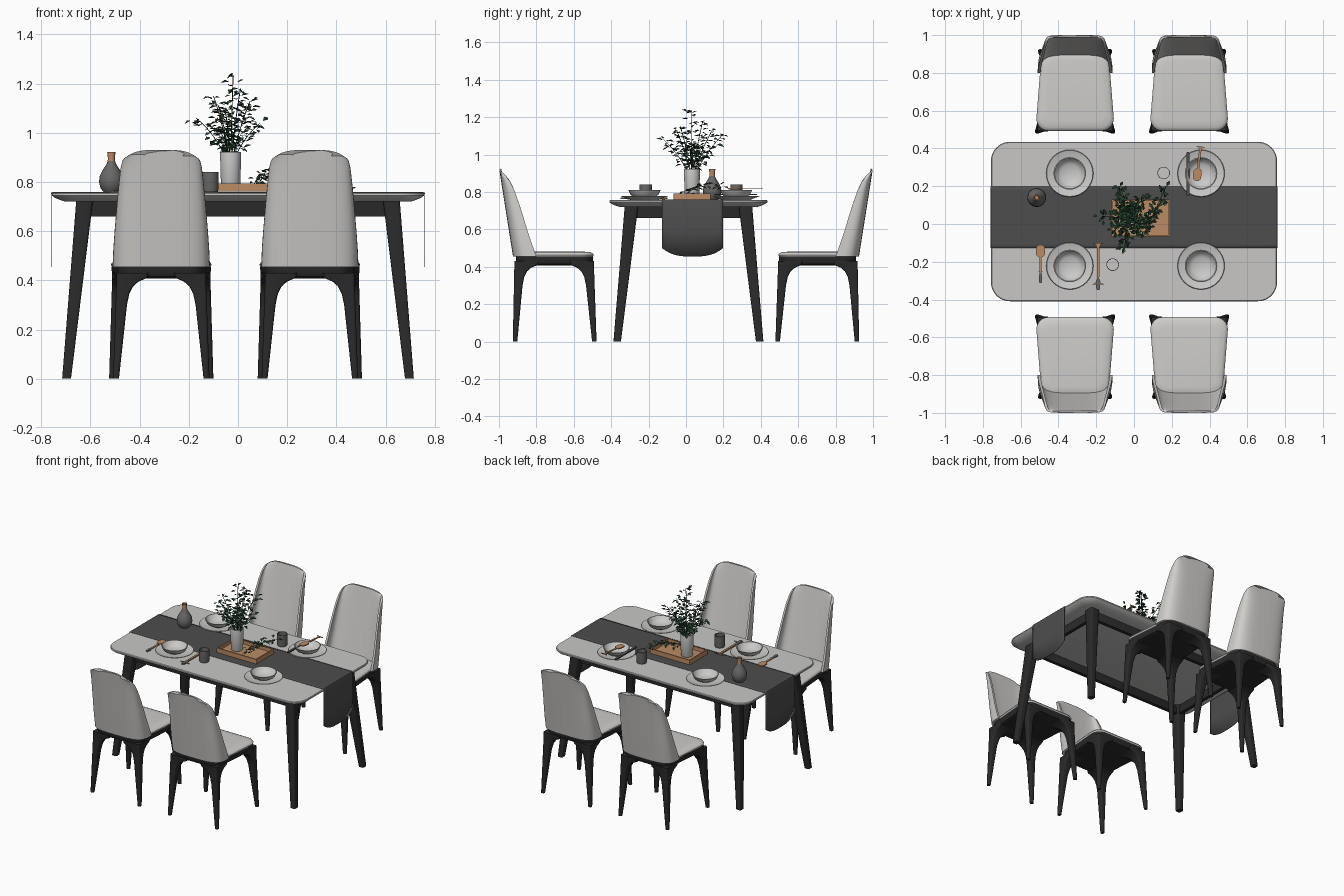
import bpy, math, random
from mathutils import Vector

random.seed(4)
if "Cube" in bpy.data.objects:
    bpy.data.objects.remove(bpy.data.objects["Cube"])


def material(name, r, g, b):
    m = bpy.data.materials.new(name)
    m.use_nodes = True
    m.diffuse_color = (r, g, b, 1)
    m.node_tree.nodes["Principled BSDF"].inputs["Base Color"].default_value = (r, g, b, 1)
    return m


STONE = material("pale stone", .58, .575, .565)
FABRIC = material("pale fabric", .63, .615, .595)
BLACK = material("black wood", .023, .023, .023)
CLOTH = material("charcoal cloth", .075, .075, .075)
CERAMIC = material("white ceramic", .6, .595, .585)
GREY = material("grey glaze", .14, .137, .135)
WOOD = material("warm wood", .5, .26, .13)
GREEN = material("leaf green", .035, .1, .05)
DARK_GREEN = material("dark leaf green", .018, .05, .026)


def build(name, verts, faces, mats, smooth=40):
    me = bpy.data.meshes.new(name)
    me.from_pydata([tuple(v) for v in verts], [], faces)
    for m in mats if isinstance(mats, list) else [mats]:
        me.materials.append(m)
    ob = bpy.data.objects.new(name, me)
    bpy.context.collection.objects.link(ob)
    bpy.ops.object.select_all(action="DESELECT")
    ob.select_set(True)
    bpy.context.view_layer.objects.active = ob
    if smooth:
        bpy.ops.object.mode_set(mode="EDIT")
        bpy.ops.mesh.select_all(action="SELECT")
        bpy.ops.mesh.normals_make_consistent(inside=False)
        bpy.ops.object.mode_set(mode="OBJECT")
        bpy.ops.object.shade_smooth_by_angle(angle=math.radians(smooth))
    return ob


def loft(name, rings, mat, closed=False):
    n, k = len(rings[0]), len(rings)
    faces = []
    for i in range(k if closed else k - 1):
        a, b = i * n, (i + 1) % k * n
        faces += [(a + j, a + (j + 1) % n, b + (j + 1) % n, b + j) for j in range(n)]
    if not closed:
        faces += [tuple(range(n))[::-1], tuple(range((k - 1) * n, k * n))]
    return build(name, [p for r in rings for p in r], faces, mat)


def rrect(cx, cy, z, hx, hy, r, seg=6):
    pts = []
    for q, (sx, sy) in enumerate(((1, 1), (-1, 1), (-1, -1), (1, -1))):
        for i in range(seg + 1):
            a = (q + i / seg) * math.pi / 2
            pts.append((cx + sx * (hx - r) + r * math.cos(a), cy + sy * (hy - r) + r * math.sin(a), z))
    return pts


def lathe(name, x, y, profile, mat, closed=False, seg=32):
    rings = [[(x + r * math.cos(j * math.tau / seg), y + r * math.sin(j * math.tau / seg), z)
              for j in range(seg)] for r, z in profile]
    return loft(name, rings, mat, closed)


def box(name, x0, x1, y0, y1, z0, z1, mat):
    x, y, hx, hy = (x0 + x1) / 2, (y0 + y1) / 2, (x1 - x0) / 2, (y1 - y0) / 2
    r = min(hx, hy) * .25
    return loft(name, [rrect(x, y, z, hx, hy, r, 2) for z in (z0, z1)], mat)


# Table
TY = .013
loft("table_top", [rrect(0, TY, z, .757 - d, .422 - d, .1 - d, 10) for z, d in
                   ((.72, .055), (.728, .03), (.737, .01), (.745, 0), (.753, 0), (.757, .004))], STONE)
for s in (1, -1):
    box("table_long_apron", -.62, .62, TY + s * .3 - .012, TY + s * .3 + .012, .66, .722, BLACK)
    box("table_short_apron", s * .62 - .012, s * .62 + .012, TY - .3, TY + .3, .66, .722, BLACK)
    for t in (1, -1):
        loft("table_leg", [rrect(s * .697, TY + t * .381, 0, .018, .02, .007, 3),
                           rrect(s * .624, TY + t * .305, .722, .034, .036, .012, 3)], BLACK)

# Runner with curved hanging ends
cols, N = [], 16
for j in range(N + 1):
    u = j / N * 2 - 1
    y, low = .035 + .163 * u, .455 + .045 * abs(u) ** 3
    half = [(.761, low), (.761, .6), (.761, .75), (.757, .76)]
    cols.append([(-x, y, z) for x, z in half] + [(x, y, z) for x, z in half[::-1]])
M = len(cols[0])
runner = build("table_runner", [p for c in cols for p in c],
               [(j * M + i, j * M + i + 1, (j + 1) * M + i + 1, (j + 1) * M + i)
                for j in range(N) for i in range(M - 1)], CLOTH, 60)
runner.modifiers.new("thickness", "SOLIDIFY").thickness = .003


# Chair pieces, backrest towards -y
def seat_ring(z, d):
    out = []
    for x, y, h in rrect(0, -.703, z, .205 - d, .21 - d, .065 - d * .5, 8):
        back = max(0, (-y - .65) / .26)
        out.append((x * (1 - .17 * back ** 1.5), y, h))
    return out


def shell_ring(t, w, front):
    outer = -.925 - .075 * t
    inner = outer + .035 - .024 * t
    ring = []
    for hw, yb, flip in ((w, outer, 1), (w - .016 + .004 * t, max(inner, outer + .006), -1)):
        for i in range(25)[::flip]:
            a = math.pi * i / 24
            c, s = math.cos(a), math.sin(a)
            x = hw * math.copysign(abs(c) ** .55, c)
            y = front + (yb - front) * max(s, 0) ** .55
            ring.append((x, y, .455 + .475 * t - .03 * t ** 8 * abs(x / w) ** 4))
    return ring


def chair(x, turn):
    parts = [
        loft("seat_frame", [seat_ring(z, d) for z, d in
                            ((.408, .03), (.415, .012), (.43, .004), (.455, .003))], BLACK),
        loft("seat_cushion", [seat_ring(z, d) for z, d in
                              ((.455, .004), (.464, 0), (.472, .005), (.478, .018), (.481, .05))], FABRIC),
        loft("backrest_shell", [shell_ring(*p) for p in (
            (0, .198, -.80), (.15, .195, -.825), (.3, .19, -.849), (.45, .184, -.87), (.6, .178, -.893),
            (.75, .171, -.917), (.87, .165, -.942), (.95, .158, -.966), (.985, .151, -.98), (1, .144, -.988))], FABRIC)]
    # Legs flare into the seat frame
    for s in (1, -1):
        for name, fx, fy, tx, ty, d in (("front_leg", .212, -.478, .2, -.492, -1),
                                        ("rear_leg", .196, -.926, .182, -.918, 1)):
            rings = []
            for z, size in ((0, .024), (.3, .046), (.345, .054), (.375, .068), (.395, .09), (.41, .125), (.43, .13)):
                k = min(z / .4, 1)
                ox, oy = fx + (tx - fx) * k, fy + (ty - fy) * k
                rings.append(rrect(s * (ox - size / 2), oy + d * size / 2, z, size / 2, size / 2, .01, 3))
            parts.append(loft(name, rings, BLACK))
    for p in parts:
        p.location.x = x
        p.rotation_euler.z = turn


for cx in (-.312, .292):
    chair(cx, 0)
    chair(cx, math.pi)

# Place settings
for x in (-.34, .355):
    for y in (-.222, .268):
        lathe("plate", x, y, [(.001, .758), (.075, .758), (.125, .777), (.122, .78), (.075, .766), (.001, .766)], CERAMIC)
        lathe("bowl", x, y, [(.001, .767), (.045, .767), (.073, .784), (.086, .81), (.081, .811),
                             (.067, .789), (.048, .776), (.001, .776)], CERAMIC)
for x, y in ((-.113, -.215), (.157, .27)):
    lathe("cup", x, y, [(.031, .759), (.033, .77), (.033, .84), (.03, .84), (.03, .759)], GREY, True)


def utensil(name, x, y0, y1, z, head, mats, turn=0):
    handle = box(name + "_handle", -.006, .006, 0, y1 - y0, 0, .005, mats[0])
    tip = loft(name + "_head", [rrect(0, y1 - y0, h, *head, head[0] * .95, 5) for h in (-.001, .006)], mats[1])
    for p in (handle, tip):
        p.location = (x, y0, z)
        p.rotation_euler.z = turn


utensil("left_spoon", -.495, -.26, -.145, .76, (.024, .032), (WOOD, WOOD))
utensil("left_fork", -.495, -.25, -.29, .76, (.009, .022), (GREY, GREY))
utensil("front_knife", -.19, -.1, -.32, .765, (.01, .03), (WOOD, GREY))
box("front_knife_grip", -.197, -.183, -.28, -.1, .764, .772, WOOD)
box("dark_knife", .278, .293, .15, .38, .783, .79, CLOTH)
utensil("right_spoon", .353, .41, .26, .815, (.022, .034), (WOOD, WOOD), -.12)

# Tray
box("tray_base", -.12, .19, -.067, .13, .761, .769, WOOD)
for y in (-.067, .122):
    box("tray_long_wall", -.12, .19, y, y + .008, .761, .793, WOOD)
for x in (-.12, .182):
    box("tray_short_wall", x, x + .008, -.067, .13, .761, .793, WOOD)

# Vases
lathe("white_vase", -.03, .032, [(.036, .769), (.039, .775), (.043, .915), (.042, .922), (.038, .922),
                                 (.036, .85), (.001, .85)], CERAMIC)
lathe("bottle_vase", -.515, .14, [(.03, .757), (.044, .775), (.05, .8), (.047, .825), (.034, .85),
                                  (.021, .87), (.015, .885)], GREY)
lathe("bottle_neck", -.515, .14, [(.0155, .88), (.014, .895), (.017, .922), (.012, .922), (.01, .9)], WOOD)


# Foliage: bent stems carrying folded leaves
leaf_verts, leaf_faces, leaf_mats = [], [], []


def add_leaf(base, direction, size):
    d = direction.normalized()
    side = d.cross(Vector((random.uniform(-.6, .6), random.uniform(-.6, .6), 1))).normalized()
    up = side.cross(d)
    n = len(leaf_verts)
    mid, tip = base + d * size * .5, base + d * size - up * size * .15
    leaf_verts.extend([base, mid + side * size * .29 + up * size * .1, tip,
                       mid - side * size * .29 + up * size * .1])
    leaf_faces.extend([(n, n + 1, n + 2), (n, n + 2, n + 3)])
    leaf_mats.extend([random.random() < .4] * 2)


def sprig(start, end, lift, leaves, first, size):
    a, c = Vector(start), Vector(end)
    b = a.lerp(c, .4) + Vector((0, 0, lift))
    point = lambda t: a * (1 - t) ** 2 + b * 2 * t * (1 - t) + c * t * t
    loft("stem", [[point(i / 8) + Vector((.002 * math.cos(k * math.tau / 5), .002 * math.sin(k * math.tau / 5), 0))
                   for k in range(5)] for i in range(9)], DARK_GREEN)
    for i in range(leaves):
        t = first + (1 - first) * i / (leaves - 1)
        ang = i * 2.4 + random.uniform(-.5, .5)
        out = Vector((math.cos(ang), math.sin(ang), random.uniform(-.5, .6)))
        root = point(t) + out * random.uniform(0, .022)
        add_leaf(root, out, size * random.uniform(.75, 1.2))


for ex, ey, ez in ((-.02, .03, 1.235), (-.17, .04, 1.06), (.09, .02, 1.04), (-.08, .2, 1.11), (-.05, -.12, 1.08),
                   (.05, .14, 1.13), (-.1, -.03, 1.15), (.01, .09, 1.18), (.05, -.05, 1.13), (-.08, .1, 1.02)):
    sprig((-.03, .032, .86), (ex, ey, ez), .05, 26, .3, .034)
sprig((.06, -.04, .785), (.17, .2, .83), .05, 26, .1, .032)
sprig((.08, .0, .785), (.13, .1, .84), .02, 14, .1, .03)
leaves = build("leaves", leaf_verts, leaf_faces, [GREEN, DARK_GREEN], 0)
for poly, dark in zip(leaves.data.polygons, leaf_mats):
    poly.material_index = int(dark)
